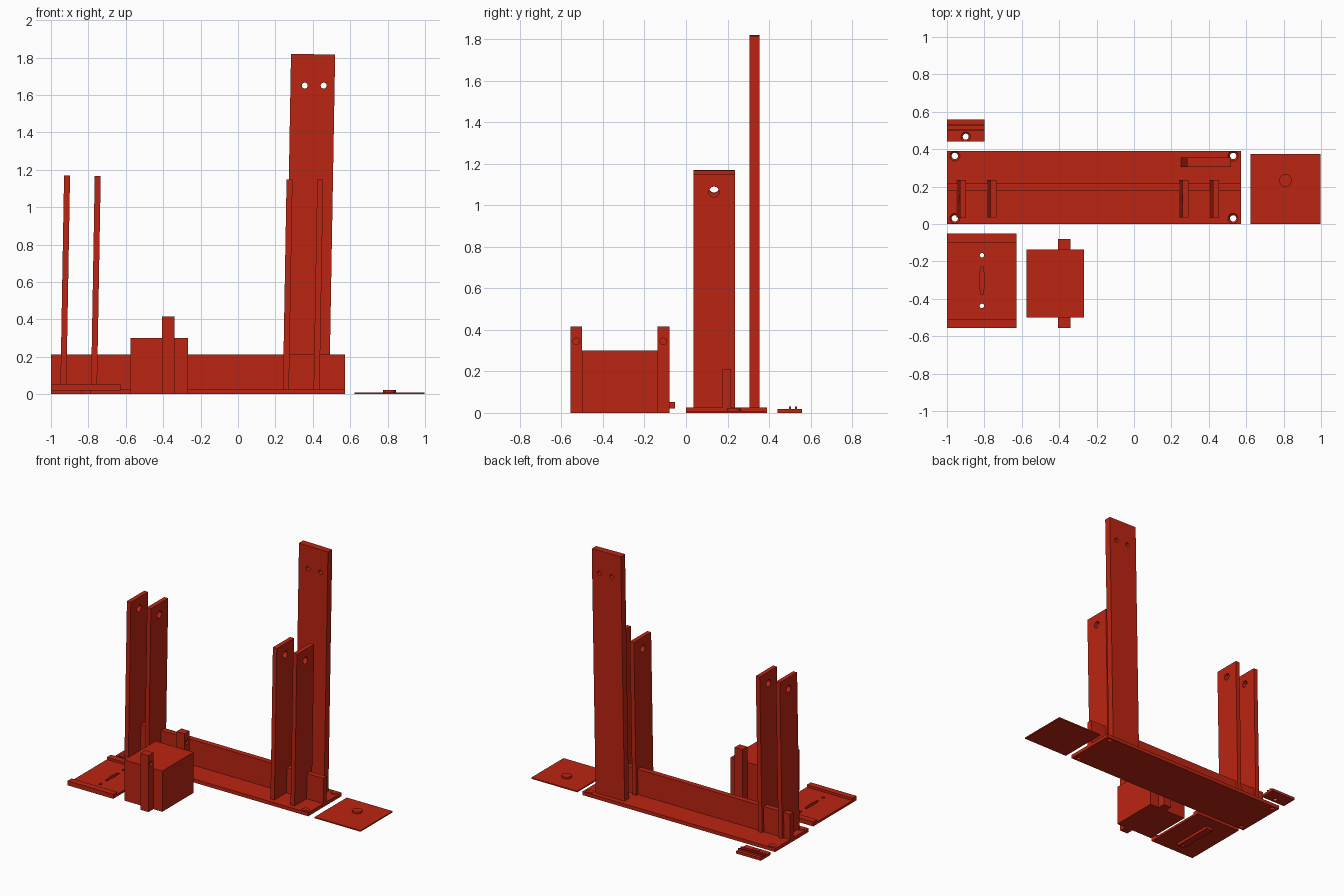
import bpy, bmesh, math
from mathutils import Matrix, Vector

if "Cube" in bpy.data.objects:
    bpy.data.objects.remove(bpy.data.objects["Cube"])

red = bpy.data.materials.new("red plastic")
red.diffuse_color = (0.50, 0.018, 0.006, 1)
red.use_nodes = True
red.node_tree.nodes["Principled BSDF"].inputs["Base Color"].default_value = red.diffuse_color


def finish(name, bm):
    me = bpy.data.meshes.new(name)
    bmesh.ops.recalc_face_normals(bm, faces=bm.faces)
    bm.to_mesh(me)
    bm.free()
    me.materials.append(red)
    ob = bpy.data.objects.new(name, me)
    bpy.context.collection.objects.link(ob)
    return ob


def box(name, x0, x1, y0, y1, z0, z1, lean=0.0):
    """Box from its limits, tipped about its lower left edge."""
    bm = bmesh.new()
    bmesh.ops.create_cube(bm, size=1)
    for v in bm.verts:
        v.co = Vector(((x0, x1)[v.co.x > 0], (y0, y1)[v.co.y > 0], (z0, z1)[v.co.z > 0]))
    if lean:
        bmesh.ops.rotate(bm, verts=bm.verts, cent=(x0, y0, z0),
                         matrix=Matrix.Rotation(lean, 3, 'Y'))
    return finish(name, bm)


def cyl(name, centre, r, depth, axis='Z', r2=None):
    bm = bmesh.new()
    bmesh.ops.create_cone(bm, cap_ends=True, segments=24, radius1=r,
                          radius2=r if r2 is None else r2, depth=depth)
    rot = {'Z': Matrix(), 'X': Matrix.Rotation(math.pi / 2, 4, 'Y'),
           'Y': Matrix.Rotation(math.pi / 2, 4, 'X')}[axis]
    bm.transform(Matrix.Translation(centre) @ rot)
    return finish(name, bm)


def prism(name, outline, z0, z1):
    bm = bmesh.new()
    f = bm.faces.new([bm.verts.new((x, y, z0)) for x, y in outline])
    top = bmesh.ops.extrude_face_region(bm, geom=[f])['geom']
    for v in top:
        if isinstance(v, bmesh.types.BMVert):
            v.co.z = z1
    return finish(name, bm)


def combine(ob, others, op):
    """Apply booleans one after another and remove the tools."""
    for o in others:
        m = ob.modifiers.new("bool", 'BOOLEAN')
        m.operation, m.solver, m.object = op, 'EXACT', o
        bpy.context.view_layer.objects.active = ob
        bpy.ops.object.modifier_apply(modifier=m.name)
        bpy.data.objects.remove(o)
    return ob


# Base plate with countersunk corner holes, and its long rib
base = box("base_plate", -1, 0.572, 0, 0.39, 0, 0.026)
for x in (-0.958, 0.53):
    for y in (0.03, 0.364):
        combine(base, [cyl("hole", (x, y, 0), 0.017, 0.1),
                       cyl("sink", (x, y, 0.02), 0.012, 0.02, r2=0.031)], 'DIFFERENCE')
box("base_rib", -1, 0.572, 0.176, 0.216, 0.02, 0.212)

# Two pairs of slightly leaning uprights with an axle hole
LEAN = math.radians(1.0)
for i, (x, top) in enumerate(((-0.95, 1.17), (-0.786, 1.168), (0.24, 1.148), (0.404, 1.148))):
    post = box(f"upright_{i + 1}", x, x + 0.032, 0.035, 0.236, 0.02, top, LEAN)
    combine(post, [cyl("hole", (x + 0.035, 0.135, top - 0.083), 0.025, 0.15, 'X')], 'DIFFERENCE')

# Tall rear mast with two screw holes
mast = box("mast", 0.252, 0.488, 0.305, 0.355, 0.02, 1.82, LEAN)
combine(mast, [cyl("hole", (x, 0.33, 1.65), 0.016, 0.2, 'Y') for x in (0.357, 0.458)], 'DIFFERENCE')

# Block with two ears, each with a shallow pivot socket
box("block", -0.575, -0.267, -0.5, -0.137, 0, 0.3)
for side, y in (("front", -0.557), ("rear", -0.137)):
    ear = box(f"{side}_ear", -0.405, -0.34, y, y + 0.057, 0, 0.416)
    combine(ear, [cyl("socket", (-0.34, y + 0.028, 0.345), 0.016, 0.03, 'X')], 'DIFFERENCE')

# Sliding tray: thin plate, raised end lips, bar below, recess and holes
tray = box("tray", -1, -0.628, -0.555, -0.052, 0.02, 0.036)
bar = box("tray_bar", -0.84, -0.785, -0.46, -0.145, 0, 0.03)
combine(tray, [bar], 'UNION')
recess = [(-0.82, -0.425), (-0.806, -0.425), (-0.799, -0.3), (-0.806, -0.18),
          (-0.82, -0.18), (-0.827, -0.3)]
recess = [(x, -0.303 + (y + 0.303) * 0.6) for x, y in recess]
combine(tray, [prism("recess", recess, 0.012, 0.08)] +
        [cyl("hole", (-0.813, y, 0.02), 0.012, 0.1) for y in (-0.438, -0.167)], 'DIFFERENCE')
for side, y in (("front", -0.555), ("rear", -0.098)):
    box(f"tray_{side}_lip", -1, -0.628, y, y + 0.046, 0.02, 0.053)

# Square lid with a round boss
combine(box("lid", 0.624, 0.998, 0, 0.375, 0, 0.009),
        [cyl("boss", (0.81, 0.232, 0.0135), 0.034, 0.017)], 'UNION')

# Small clip with two ridges and a countersunk hole
clip = box("clip", -1, -0.8, 0.442, 0.558, 0, 0.019)
combine(clip, [cyl("hole", (-0.9, 0.467, 0), 0.016, 0.1),
               cyl("sink", (-0.9, 0.467, 0.014), 0.012, 0.016, r2=0.029)], 'DIFFERENCE')
for i, y in enumerate((0.497, 0.525)):
    box(f"clip_ridge_{i + 1}", -1, -0.8, y, y + 0.01, 0.015, 0.03)

# Smooth round walls, keep hard edges
for ob in bpy.context.scene.objects:
    ob.select_set(True)
bpy.context.view_layer.objects.active = base
bpy.ops.object.shade_smooth_by_angle(angle=math.radians(30))
